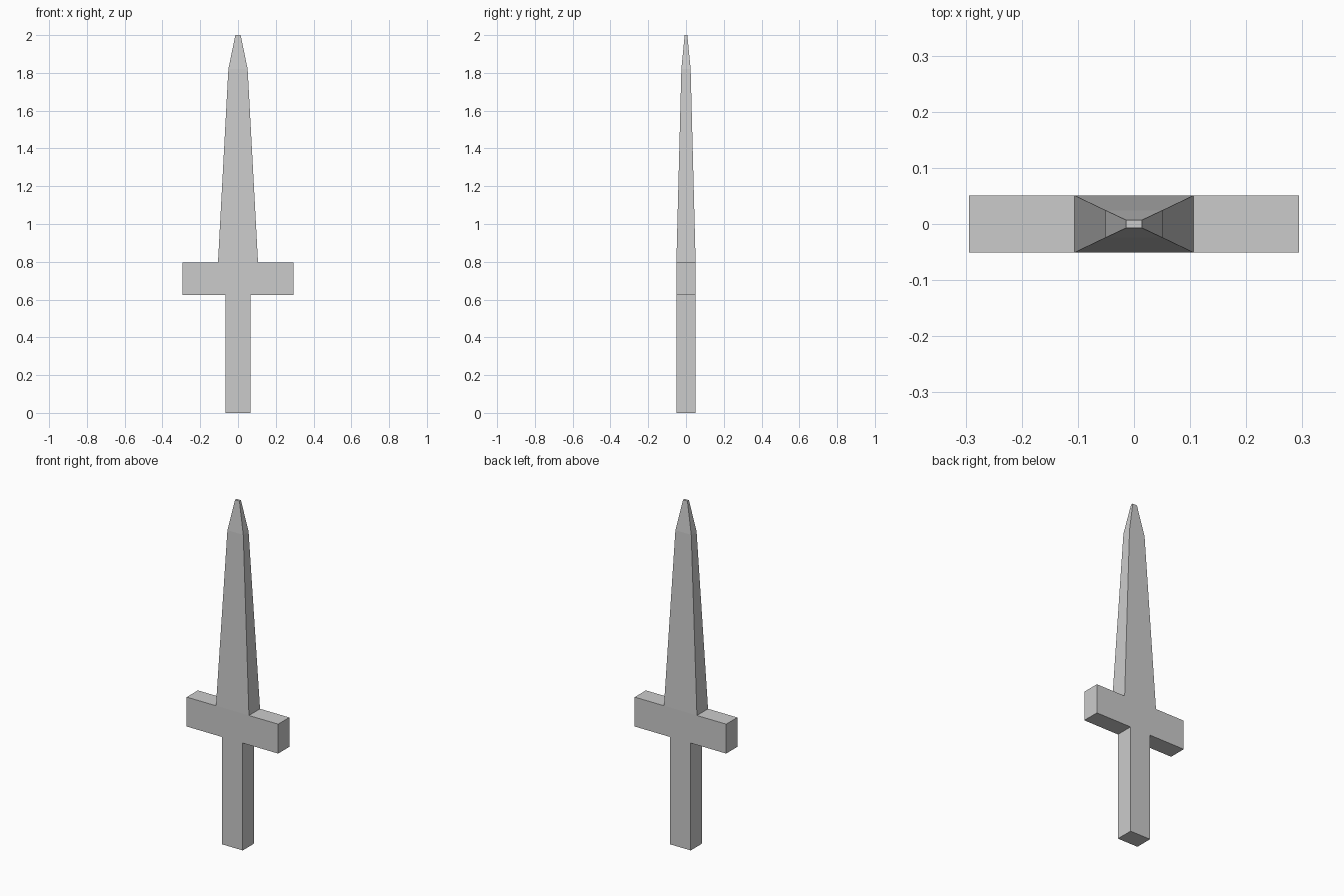
import bpy
import bmesh

if "Cube" in bpy.data.objects:
    bpy.data.objects.remove(bpy.data.objects["Cube"])

GUARD_X = 0.294

# Cross-sections from grip to tip: (z, half width, half depth)
SECTIONS = [
    (0.0, 0.066, 0.051),    # grip end
    (0.624, 0.066, 0.051),  # grip meets guard
    (0.795, 0.106, 0.051),  # guard meets blade
    (1.82, 0.051, 0.0245),  # blade shoulder
    (2.0, 0.014, 0.007),    # blunt tip
]

bm = bmesh.new()


def ring(z, w, d):
    return [bm.verts.new((x, y, z)) for x, y in ((-w, -d), (w, -d), (w, d), (-w, d))]


# Grip, guard core and blade as one continuous skin
rings = [ring(*s) for s in SECTIONS]
bm.faces.new(rings[0][::-1])
bm.faces.new(rings[-1])
arms = []
for level, (a, b) in enumerate(zip(rings, rings[1:])):
    for i in range(4):
        j = (i + 1) % 4
        face = bm.faces.new((a[i], a[j], b[j], b[i]))
        if level == 1 and i in (1, 3):
            arms.append(face)

# Guard arms extruded from both sides of the core
for face in arms:
    side = 1 if face.calc_center_median().x > 0 else -1
    end = bmesh.ops.extrude_discrete_faces(bm, faces=[face])["faces"][0]
    for v in end.verts:
        v.co.x = side * GUARD_X

# Merge the coplanar guard faces so the front and back stay flat
bmesh.ops.recalc_face_normals(bm, faces=bm.faces)
bmesh.ops.dissolve_limit(bm, angle_limit=0.001, verts=bm.verts, edges=bm.edges)

mesh = bpy.data.meshes.new("dagger")
bm.to_mesh(mesh)
bm.free()
bpy.context.collection.objects.link(bpy.data.objects.new("dagger", mesh))
